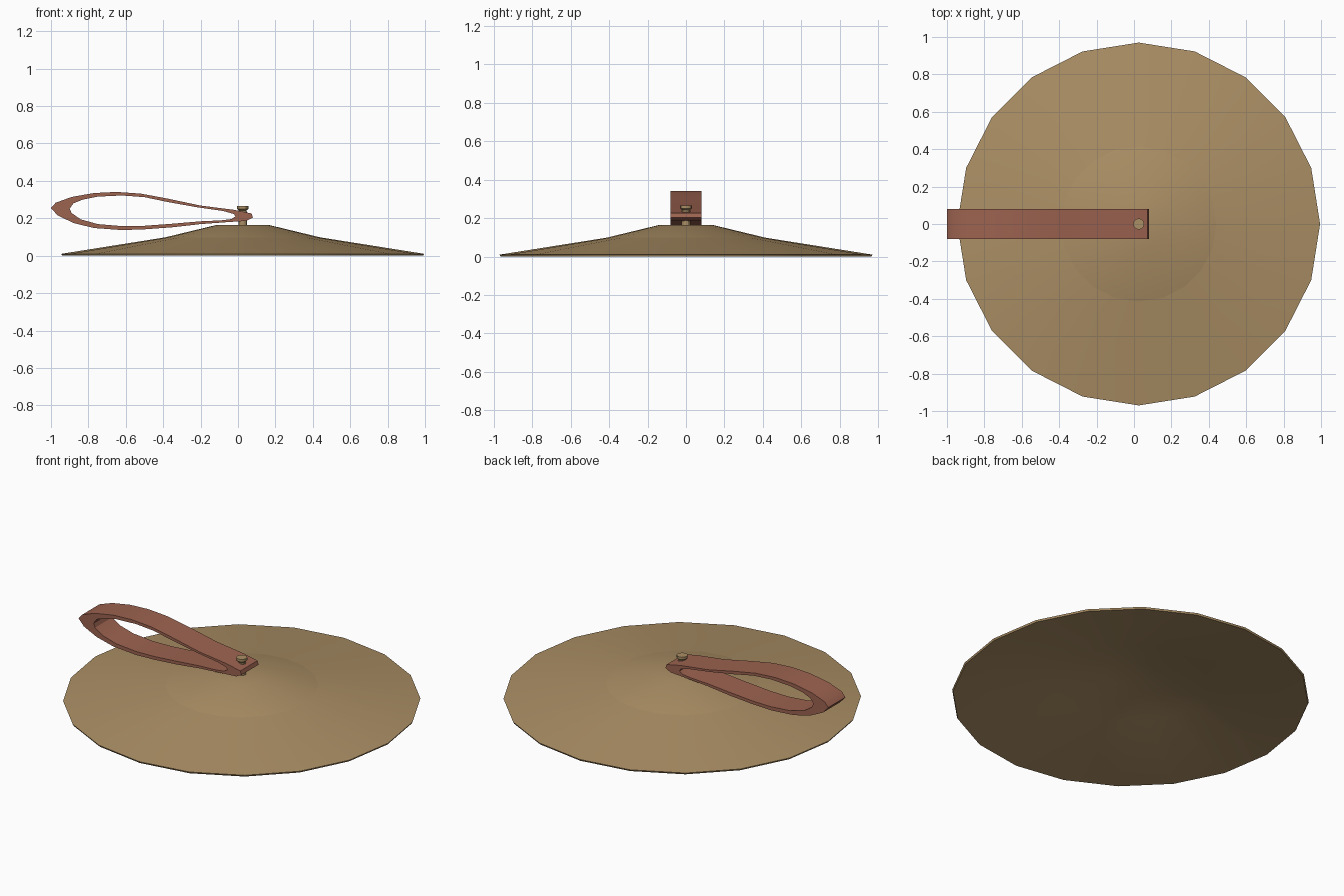
import bpy, bmesh, math

if "Cube" in bpy.data.objects:
    bpy.data.objects.remove(bpy.data.objects["Cube"])

def material(name, rgb):
    m = bpy.data.materials.new(name)
    m.diffuse_color = (*rgb, 1)
    m.use_nodes = True
    m.node_tree.nodes["Principled BSDF"].inputs["Base Color"].default_value = m.diffuse_color
    return m

brass = material("aged brass", (0.41, 0.275, 0.13))
leather = material("red brown leather", (0.335, 0.125, 0.08))
CX = 0.025  # axis of the cymbal

def finish(bm, name, mat):
    bmesh.ops.recalc_face_normals(bm, faces=bm.faces)
    me = bpy.data.meshes.new(name)
    bm.to_mesh(me)
    bm.free()
    ob = bpy.data.objects.new(name, me)
    bpy.context.collection.objects.link(ob)
    me.materials.append(mat)
    bpy.ops.object.select_all(action='DESELECT')
    ob.select_set(True)
    bpy.context.view_layer.objects.active = ob
    bpy.ops.object.shade_smooth_by_angle(angle=math.radians(30))
    return ob

def lathe(name, profile, sides, mat, sharp=()):
    """Closed solid turned around the cymbal axis from (radius, z) pairs."""
    bm = bmesh.new()
    rings = []
    for r, z in profile:
        rings.append([bm.verts.new((CX + r * math.cos(2 * math.pi * i / sides),
                                    r * math.sin(2 * math.pi * i / sides), z))
                      for i in range(sides)])
    for a, b in zip(rings, rings[1:]):
        for i in range(sides):
            j = (i + 1) % sides
            bm.faces.new((a[i], a[j], b[j], b[i]))
    bm.faces.new(rings[0])
    bm.faces.new(rings[-1])
    for k in sharp:  # creased rings
        for i in range(sides):
            bm.edges.get((rings[k][i], rings[k][(i + 1) % sides])).smooth = False
    return finish(bm, name, mat)

# Thin hollow cymbal with raised bell: underside first, then rim and top
lathe("cymbal_plate", [(0.137, 0.155), (0.415, 0.088), (0.965, 0.0), (0.97, 0.01),
                       (0.415, 0.098), (0.137, 0.165)], 20, brass, sharp=(2, 3, 4))

# Post and flared screw holding the strap
lathe("strap_post", [(0.023, 0.16), (0.023, 0.236)], 12, brass)
lathe("strap_screw_head", [(0.018, 0.225), (0.02, 0.242), (0.03, 0.25), (0.03, 0.265)], 12, brass)

# Looped leather strap: outer and inner outlines in x, z
outer = [(-1.0, 0.255), (-0.975, 0.283), (-0.89, 0.314), (-0.77, 0.335), (-0.65, 0.341),
         (-0.52, 0.332), (-0.38, 0.306), (-0.2, 0.268), (-0.02, 0.245), (0.072, 0.226),
         (0.08, 0.204), (0.045, 0.186), (-0.05, 0.18), (-0.2, 0.169), (-0.35, 0.152),
         (-0.5, 0.141), (-0.62, 0.137), (-0.77, 0.148), (-0.88, 0.175), (-0.965, 0.216)]
inner = [(-0.9, 0.252), (-0.88, 0.28), (-0.83, 0.3), (-0.75, 0.316), (-0.62, 0.322),
         (-0.5, 0.313), (-0.38, 0.288), (-0.22, 0.259), (-0.08, 0.239), (-0.022, 0.223),
         (-0.014, 0.21), (-0.035, 0.196), (-0.09, 0.189), (-0.2, 0.184), (-0.35, 0.171),
         (-0.5, 0.16), (-0.62, 0.158), (-0.75, 0.169), (-0.84, 0.194), (-0.89, 0.228)]
bm = bmesh.new()
loops = [[bm.verts.new((x, y, z)) for x, z in pts]
         for pts, y in ((outer, -0.081), (outer, 0.081), (inner, 0.081), (inner, -0.081))]
n = len(outer)
for k in range(4):
    a, b = loops[k], loops[(k + 1) % 4]
    for i in range(n):
        j = (i + 1) % n
        bm.faces.new((a[i], a[j], b[j], b[i]))
finish(bm, "hand_strap", leather)
